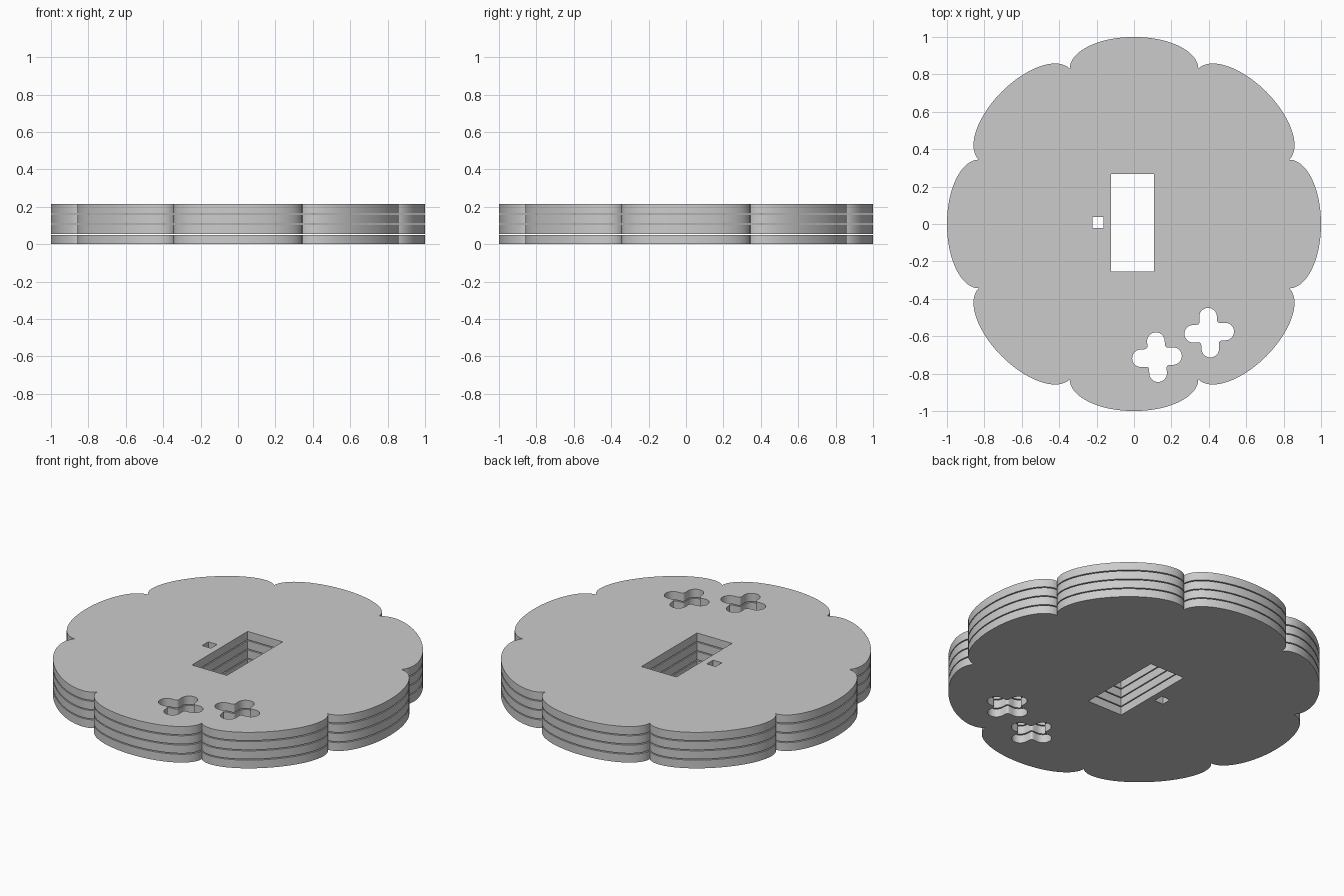
import bpy, bmesh
from math import sin, cos, pi, radians

if "Cube" in bpy.data.objects:
    bpy.data.objects.remove(bpy.data.objects["Cube"])

THICK, PITCH = 0.049, 0.055   # plate thickness and stacking pitch


def rotate(points, angle, cx=0.0, cy=0.0):
    c, s = cos(angle), sin(angle)
    return [(cx + x * c - y * s, cy + x * s + y * c) for x, y in points]


def rect(x0, x1, y0, y1):
    return [(x0, y0), (x1, y0), (x1, y1), (x0, y1)]


def scalloped_outline(steps=36):
    # eight elliptical lobes meeting in cusps
    pts = []
    for k in range(8):
        lobe = []
        for i in range(steps):
            a = pi * i / steps
            lobe.append((0.83 + 0.17 * sin(a), -0.344 * cos(a)))
        pts += rotate(lobe, k * pi / 4)
    return pts


def clover(cx, cy, tilt, half=0.047, reach=0.133, fillet=0.015, steps=12):
    # four round-ended arms with small fillets between them
    arm = []
    for i in range(steps + 1):
        a = -pi / 2 + pi * i / steps
        arm.append((reach - half + half * cos(a), half * sin(a)))
    c = half + fillet
    for i in range(5):
        a = -pi / 2 - (pi / 2) * i / 4
        arm.append((c + fillet * cos(a), c + fillet * sin(a)))
    pts = []
    for k in range(4):
        pts += rotate(arm, k * pi / 2)
    return rotate(pts, tilt, cx, cy)


def make_plate(name, z, loops):
    curve = bpy.data.curves.new(name + "_profile", 'CURVE')
    curve.dimensions = '2D'
    curve.fill_mode = 'BOTH'
    curve.extrude = THICK / 2
    for pts in loops:
        sp = curve.splines.new('POLY')
        sp.points.add(len(pts) - 1)
        for p, (x, y) in zip(sp.points, pts):
            p.co = (x, y, 0, 1)
        sp.use_cyclic_u = True
    obj = bpy.data.objects.new(name, curve)
    bpy.context.collection.objects.link(obj)
    obj.location.z = z + THICK / 2
    bpy.ops.object.select_all(action='DESELECT')
    obj.select_set(True)
    bpy.context.view_layer.objects.active = obj
    bpy.ops.object.convert(target='MESH')
    obj = bpy.context.view_layer.objects.active
    # weld caps to walls
    bm = bmesh.new()
    bm.from_mesh(obj.data)
    bmesh.ops.remove_doubles(bm, verts=bm.verts, dist=1e-5)
    bmesh.ops.recalc_face_normals(bm, faces=bm.faces)
    bm.to_mesh(obj.data)
    bm.free()
    bpy.ops.object.shade_smooth_by_angle(angle=radians(30))


# outline, central slot, small pin hole, two clover holes
loops = [
    scalloped_outline(),
    rect(-0.124, 0.106, -0.255, 0.267),
    rect(-0.221, -0.163, -0.021, 0.037),
    clover(0.123, -0.712, radians(4)),
    clover(0.402, -0.581, radians(4)),
]

# four stacked plates with thin gaps
for n in range(4):
    make_plate(f"scalloped_plate_{n + 1}", n * PITCH, loops)
